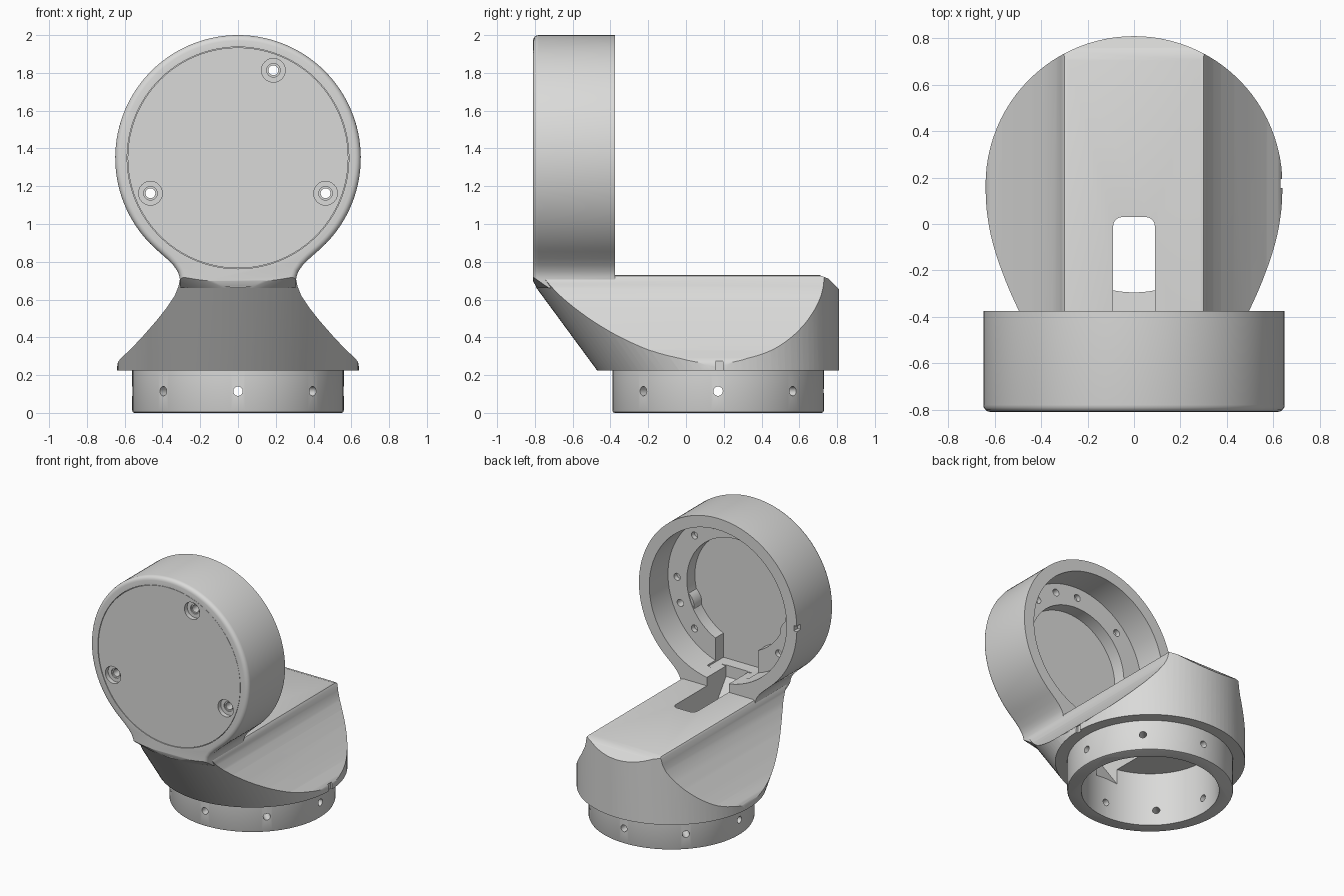
import bpy, bmesh, math
from mathutils import Vector, Matrix

cube = bpy.data.objects.get("Cube")
if cube:
    bpy.data.objects.remove(cube, do_unlink=True)

grey = bpy.data.materials.new("light_grey")
grey.use_nodes = True
grey.diffuse_color = (0.7, 0.7, 0.69, 1)
grey.node_tree.nodes["Principled BSDF"].inputs["Base Color"].default_value = grey.diffuse_color

BASE_Y, BASE_R = 0.17, 0.64        # vertical joint axis
HEAD_Z, HEAD_R = 1.35, 0.65        # horizontal joint axis
FRONT, BACK = -0.81, -0.375        # head depth
SEAT, TOP = 0.225, 0.73            # body underside and deck
LEAN = 0.737                       # forward lean of the body per unit height


def finish(bm, name):
    bmesh.ops.recalc_face_normals(bm, faces=bm.faces[:])
    mesh = bpy.data.meshes.new(name)
    bm.to_mesh(mesh)
    bm.free()
    mesh.materials.append(grey)
    obj = bpy.data.objects.new(name, mesh)
    bpy.context.collection.objects.link(obj)
    return obj


def rod(name, start, end, radius, sides=96, bevel=0):
    start, end = Vector(start), Vector(end)
    span = end - start
    turn = span.to_track_quat('Z', 'Y').to_matrix().to_4x4()
    bm = bmesh.new()
    bmesh.ops.create_cone(bm, cap_ends=True, segments=sides, radius1=radius, radius2=radius,
                          depth=span.length, matrix=Matrix.Translation((start + end) / 2) @ turn)
    if bevel:
        rim = [e for e in bm.edges if all((v.co - start).dot(span) < 1e-4 for v in e.verts)]
        bmesh.ops.bevel(bm, geom=rim, offset=bevel, segments=2, affect='EDGES', profile=0.5)
    return finish(bm, name)


def head_rod(name, y0, y1, radius, x=0, z=HEAD_Z, sides=96):
    return rod(name, (x, y0, z), (x, y1, z), radius, sides)


def box(name, xs, ys, zs, round_corners=0):
    bm = bmesh.new()
    bmesh.ops.create_cube(bm, size=1)
    for v in bm.verts:
        v.co = [r[0] if c < 0 else r[1] for c, r in zip(v.co, (xs, ys, zs))]
    if round_corners:
        uprights = [e for e in bm.edges
                    if abs(e.verts[0].co.z - e.verts[1].co.z) > 0.01 and e.verts[0].co.y > ys[0] + 0.01]
        bmesh.ops.bevel(bm, geom=uprights, offset=round_corners, segments=5, affect='EDGES', profile=0.5)
    return finish(bm, name)


def extrude(name, outline, offset, bevel=0):
    """Extrude a closed outline, optionally rounding the starting rim."""
    bm = bmesh.new()
    face = bm.faces.new([bm.verts.new(p) for p in outline])
    rim = list(face.edges)
    out = bmesh.ops.extrude_face_region(bm, geom=[face], use_keep_orig=True)
    moved = [g for g in out["geom"] if isinstance(g, bmesh.types.BMVert)]
    bmesh.ops.translate(bm, verts=moved, vec=offset)
    bmesh.ops.recalc_face_normals(bm, faces=bm.faces[:])
    if bevel:
        bmesh.ops.bevel(bm, geom=rim, offset=bevel, segments=4, affect='EDGES', profile=0.5)
    return finish(bm, name)


def front_prism(name, outline, y0, y1, bevel=0):
    return extrude(name, [(x, y0, z) for x, z in outline], (0, y1 - y0, 0), bevel)


def side_prism(name, outline, half_width):
    return extrude(name, [(-half_width, y, z) for y, z in outline], (2 * half_width, 0, 0))


def combine(obj, tools, operation='DIFFERENCE'):
    for tool in tools:
        mod = obj.modifiers.new("cut", 'BOOLEAN')
        mod.operation, mod.solver, mod.object = operation, 'EXACT', tool
        bpy.context.view_layer.update()
        graph = bpy.context.evaluated_depsgraph_get()
        mesh = bpy.data.meshes.new_from_object(obj.evaluated_get(graph))
        obj.modifiers.clear()
        obj.data = mesh
        bpy.data.objects.remove(tool, do_unlink=True)


def mirrored(right):
    """Close a right-hand outline with its mirror image."""
    return right + [(-x, z) for x, z in reversed(right) if x > 0]


def circle(z, lean=0, n=96):
    y = BASE_Y - lean * (z - SEAT)
    return [Vector((BASE_R * math.cos(i * math.tau / n), y + BASE_R * math.sin(i * math.tau / n), z))
            for i in range(n)]


def hull(name, points):
    bm = bmesh.new()
    for p in points:
        bm.verts.new(p)
    out = bmesh.ops.convex_hull(bm, input=bm.verts[:])
    spare = {g for g in out["geom_interior"] if isinstance(g, bmesh.types.BMVert)}
    bmesh.ops.delete(bm, geom=list(spare), context='VERTS')
    return finish(bm, name)


def slot_cutters():
    """Cable passage with a sloping floor from the head cavity down through the deck."""
    return [box("slot", (-0.09, 0.09), (-0.25, 0.03), (0.29, 0.85), 0.04),
            side_prism("channel", [(-0.28, 0.28), (-0.11, 0.28), (-0.11, 0.9), (-0.6, 0.9), (-0.6, 0.714)], 0.09)]


# Flared body: waisted outline trimmed by a round plan that leans forward
flare = [(0.285, TOP), (0.299, 0.725), (0.307, 0.712), (0.315, 0.67), (0.335, 0.62), (0.375, 0.56),
         (0.43, 0.49), (0.5, 0.41), (0.57, 0.335), (0.62, 0.29), (0.636, 0.268), (0.64, 0.245), (0.64, SEAT)]
body = front_prism("flared_body", mirrored(flare), FRONT + 0.015, 1)
combine(body, [hull("plan_trim", circle(SEAT - 0.001) + circle(0.8) + circle(0.8, LEAN))], 'INTERSECT')

# Softened rear edge of the deck, sloping in two steps
combine(body, [side_prism("rear_slope", [(0.715, 0.75), (0.855, 0.61), (1.1, 0.61), (1.1, 0.9), (0.715, 0.9)], 0.8),
               side_prism("rear_ease", [(0.655, 0.75), (0.855, 0.67), (1.1, 0.67), (1.1, 0.9), (0.655, 0.9)], 0.8)])
combine(body, [rod("hollow", (0, BASE_Y, 0), (0, BASE_Y, 0.4), 0.465)] + slot_cutters()
        + [box("index_notch", (0.625, 0.7), (0.155, 0.195), (0.2, 0.275))])

# Round head whose neck blends into the body's leaning front
start = math.radians(-49.8)
arc = [(HEAD_R * math.cos(a), HEAD_Z + HEAD_R * math.sin(a))
       for a in (math.pi / 2 + (start - math.pi / 2) * i / 50 for i in range(51))]
arc[0] = (0, HEAD_Z + HEAD_R)
neck = [(0.378, 0.817), (0.343, 0.782), (0.32, 0.75), (0.309, 0.72), (0.305, 0.66), (0, 0.66)]
head = front_prism("head_housing", mirrored(arc + neck), FRONT, BACK, 0.03)
envelope = circle(0.65, LEAN) + [(x, y, z) for x in (-0.8, 0.8) for y in (-0.95, 0.1) for z in (0.95, 2.1)]
combine(head, [hull("neck_trim", envelope)], 'INTERSECT')


def ring_points(radius, angles):
    return [(radius * math.cos(math.radians(a)), HEAD_Z + radius * math.sin(math.radians(a))) for a in angles]


screws = ring_points(0.5, (68, -22, 202))
pins = ring_points(0.49, (-45, 0, 45, 90, 135, 180, 225))


def screw_cutters():
    steps = ((-0.5, 0.026), (-0.766, 0.036), (-0.775, 0.063))
    return [head_rod("screw_well", -0.9, depth, radius, x, z, 32)
            for x, z in screws for depth, radius in steps]


combine(head, [head_rod("socket", -0.595, -0.3, 0.565),
               head_rod("recess", -0.69, -0.5, 0.41),
               box("shelf_gap", (-0.175, 0.175), (-0.69, -0.5), (0.8, 1.1)),
               head_rod("lid_seat", -0.9, -0.757, 0.587),
               box("rim_notch", (-0.7, -0.625), (-0.42, -0.3), (1.33, 1.37))]
        + slot_cutters())
combine(head, [head_rod("screw_boss", -0.71, -0.6, 0.11, x, z, 32) for x, z in screws[1:]], 'UNION')
combine(head, screw_cutters() + [head_rod("pin_hole", -0.63, -0.5, 0.026, x, z, 20) for x, z in pins])

# Front lid with three screw wells
lid = head_rod("front_lid", -0.808, -0.757, 0.584)
combine(lid, screw_cutters())

# Mounting collar with eight radial holes
collar = rod("mounting_collar", (0, BASE_Y, 0), (0, BASE_Y, 0.23), 0.56, bevel=0.012)
drills = []
for i in range(4):
    d = Vector((math.cos(i * math.pi / 4), math.sin(i * math.pi / 4), 0))
    centre = Vector((0, BASE_Y, 0.115))
    drills.append(rod("drill", centre - d, centre + d, 0.025, 20))
combine(collar, [rod("bore", (0, BASE_Y, -0.1), (0, BASE_Y, 0.4), 0.465)] + drills)

# Smooth shading with crisp edges
bpy.ops.object.select_all(action='DESELECT')
for part in (body, head, lid, collar):
    part.select_set(True)
bpy.context.view_layer.objects.active = body
bpy.ops.object.shade_smooth_by_angle(angle=math.radians(30))
